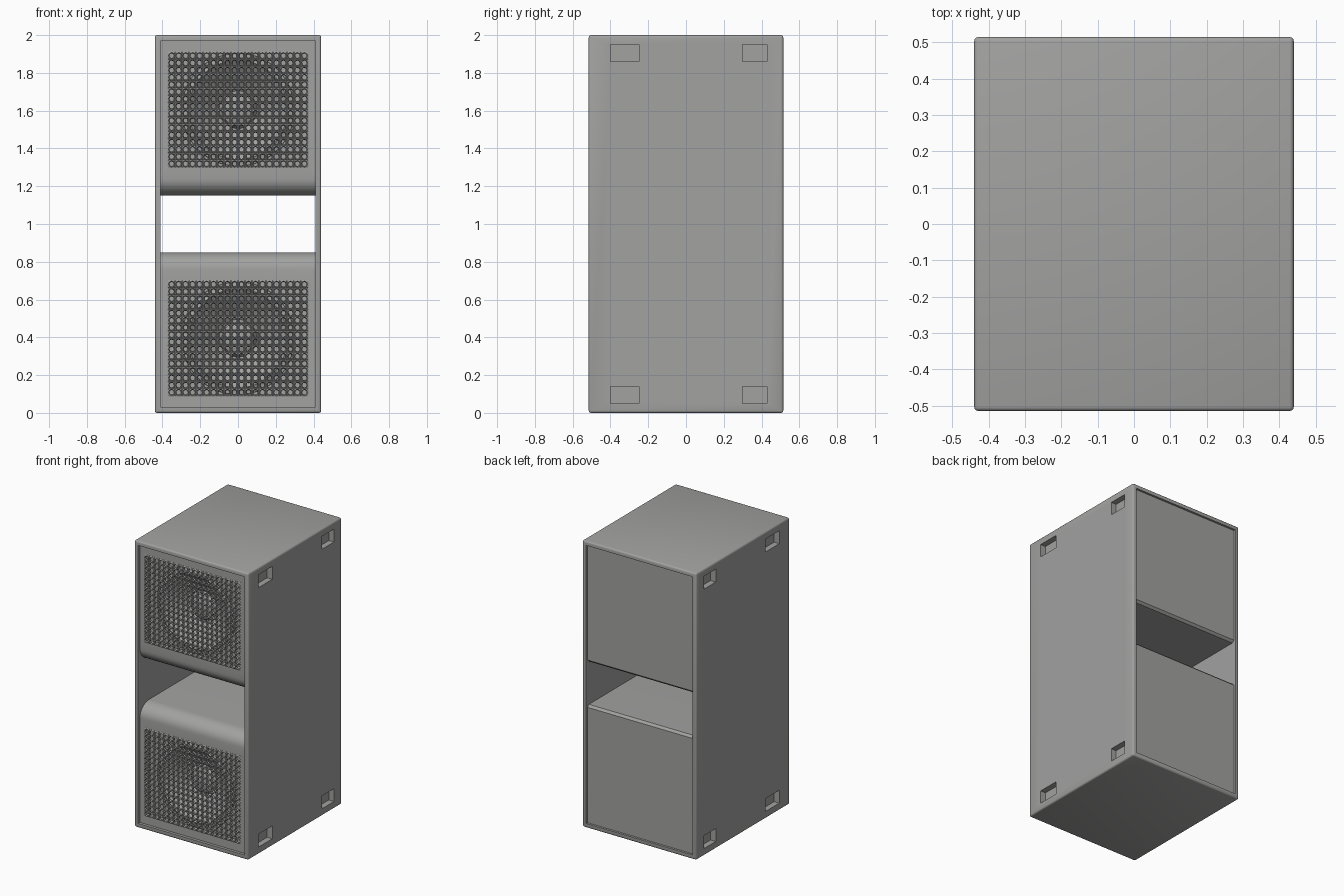
import bpy, bmesh, math
from mathutils import Matrix, Vector

if "Cube" in bpy.data.objects:
    bpy.data.objects.remove(bpy.data.objects["Cube"])

grey = bpy.data.materials.new("cabinet grey")
grey.use_nodes = True
grey.diffuse_color = (0.36, 0.36, 0.355, 1)
grey.node_tree.nodes["Principled BSDF"].inputs["Base Color"].default_value = grey.diffuse_color

HALF_X, HALF_Y, HEIGHT, WALL = 0.44, 0.515, 2.0, 0.03
INNER = HALF_X - WALL
FRONT = -0.495
COLS, ROWS, HALF_GRILLE = 20, 16, 0.37


def make(name, bm):
    bmesh.ops.recalc_face_normals(bm, faces=bm.faces)
    mesh = bpy.data.meshes.new(name)
    bm.to_mesh(mesh)
    bm.free()
    mesh.materials.append(grey)
    ob = bpy.data.objects.new(name, mesh)
    bpy.context.collection.objects.link(ob)
    return ob


def add_box(bm, low, high):
    low, high = Vector(low), Vector(high)
    matrix = Matrix.Translation((low + high) / 2) @ Matrix.Diagonal((*(high - low), 1))
    return bmesh.ops.create_cube(bm, size=1, matrix=matrix)


def cut(ob, cutter):
    mod = ob.modifiers.new("cut", "BOOLEAN")
    mod.operation, mod.solver, mod.object = "DIFFERENCE", "EXACT", cutter
    cutter.hide_render = True
    cutter.hide_set(True)


def smooth(ob):
    bpy.ops.object.select_all(action="DESELECT")
    ob.select_set(True)
    bpy.context.view_layer.objects.active = ob
    bpy.ops.object.shade_smooth_by_angle(angle=math.radians(35))


# Side pockets near the corners of both side walls
bm = bmesh.new()
for side in (-1, 1):
    for y0, y1 in ((-0.4, -0.25), (0.3, 0.43)):
        for z0, z1 in ((0.05, 0.14), (1.86, 1.95)):
            xs = sorted((side * (HALF_X - 0.04), side * (HALF_X + 0.05)))
            add_box(bm, (xs[0], y0, z0), (xs[1], y1, z1))
pockets = make("pocket_cutter", bm)

# Outer shell, open front and back
bm = bmesh.new()
add_box(bm, (-HALF_X, -HALF_Y, 0), (HALF_X, HALF_Y, HEIGHT))
bmesh.ops.bevel(bm, geom=bm.edges[:], offset=0.012, segments=3, profile=0.5, affect="EDGES")
shell = make("outer_shell", bm)
bm = bmesh.new()
add_box(bm, (-INNER, -1, WALL), (INNER, 1, HEIGHT - WALL))
cut(shell, make("shell_cutter", bm))
cut(shell, pockets)
smooth(shell)


def flip(bm, upper):
    """Mirror a lower part to the upper half of the cabinet."""
    if upper:
        for v in bm.verts:
            v.co.z = HEIGHT - v.co.z


def housing(label, upper):
    # Closed box with a rounded lip beside the middle slot
    outline = [(0.5, 0.02), (0.5, 0.835), (0.485, 0.85)]
    for i in range(9):
        a = math.radians(90 * i / 8)
        outline.append((-0.395 - 0.1 * math.sin(a), 0.76 + 0.09 * math.cos(a)))
    outline.append((FRONT, 0.02))
    bm = bmesh.new()
    face = bm.faces.new([bm.verts.new((-INNER - 0.005, y, z)) for y, z in outline])
    new = bmesh.ops.extrude_face_region(bm, geom=[face])["geom"]
    bmesh.ops.translate(bm, vec=(2 * INNER + 0.01, 0, 0),
                        verts=[g for g in new if isinstance(g, bmesh.types.BMVert)])
    flip(bm, upper)
    body = make(label + "_housing", bm)

    # Shallow tray and round well behind the grille
    bm = bmesh.new()
    add_box(bm, (-HALF_GRILLE, -0.6, 0.09), (HALF_GRILLE, -0.46, 0.7))
    flip(bm, upper)
    cut(body, make(label + "_tray_cutter", bm))
    bm = bmesh.new()
    bmesh.ops.create_cone(bm, cap_ends=True, segments=48, radius1=0.285, radius2=0.285, depth=0.3,
                          matrix=Matrix.Translation((0, -0.45, 0.395)) @ Matrix.Rotation(math.pi / 2, 4, "X"))
    flip(bm, upper)
    cut(body, make(label + "_well_cutter", bm))
    cut(body, pockets)
    smooth(body)


def woofer(label, upper):
    # Lathed rim, surround, cone and dust cap
    profile = [(0.3, -0.458), (0.298, -0.47), (0.275, -0.47), (0.262, -0.478),
               (0.245, -0.465), (0.1, -0.37), (0.085, -0.395), (0.05, -0.41), (0, -0.415)]
    bm = bmesh.new()
    verts = [bm.verts.new((r, y, 0)) for r, y in profile]
    edges = [bm.edges.new(pair) for pair in zip(verts, verts[1:])]
    bmesh.ops.spin(bm, geom=verts + edges, cent=(0, 0, 0), axis=(0, 1, 0),
                   angle=2 * math.pi, steps=48)
    bmesh.ops.remove_doubles(bm, verts=bm.verts, dist=0.0005)
    bmesh.ops.translate(bm, vec=(0, 0, 0.395), verts=bm.verts)
    flip(bm, upper)
    smooth(make(label + "_woofer", bm))


def grille(label, upper):
    # Perforated sheet: one eight-sided hole per cell
    bm = bmesh.new()
    w, h = 2 * HALF_GRILLE / COLS, 0.61 / ROWS
    ring = [(1, 0), (1, 1), (0, 1), (-1, 1), (-1, 0), (-1, -1), (0, -1), (1, -1)]
    for c in range(COLS):
        for r in range(ROWS):
            x, z = -HALF_GRILLE + (c + 0.5) * w, 0.09 + (r + 0.5) * h
            outer, inner = [], []
            for i, (u, v) in enumerate(ring):
                a = i * math.pi / 4
                outer.append(bm.verts.new((x + u * w / 2, FRONT, z + v * h / 2)))
                inner.append(bm.verts.new((x + 0.39 * w * math.cos(a), FRONT - 0.004,
                                           z + 0.39 * h * math.sin(a))))
            for i in range(8):
                j = (i + 1) % 8
                bm.faces.new((outer[i], outer[j], inner[j], inner[i]))
    bmesh.ops.remove_doubles(bm, verts=bm.verts, dist=0.0005)
    flip(bm, upper)
    sheet = make(label + "_grille", bm)
    mod = sheet.modifiers.new("thickness", "SOLIDIFY")
    mod.thickness, mod.offset = 0.01, 0


for label, upper in (("lower", False), ("upper", True)):
    housing(label, upper)
    woofer(label, upper)
    grille(label, upper)
